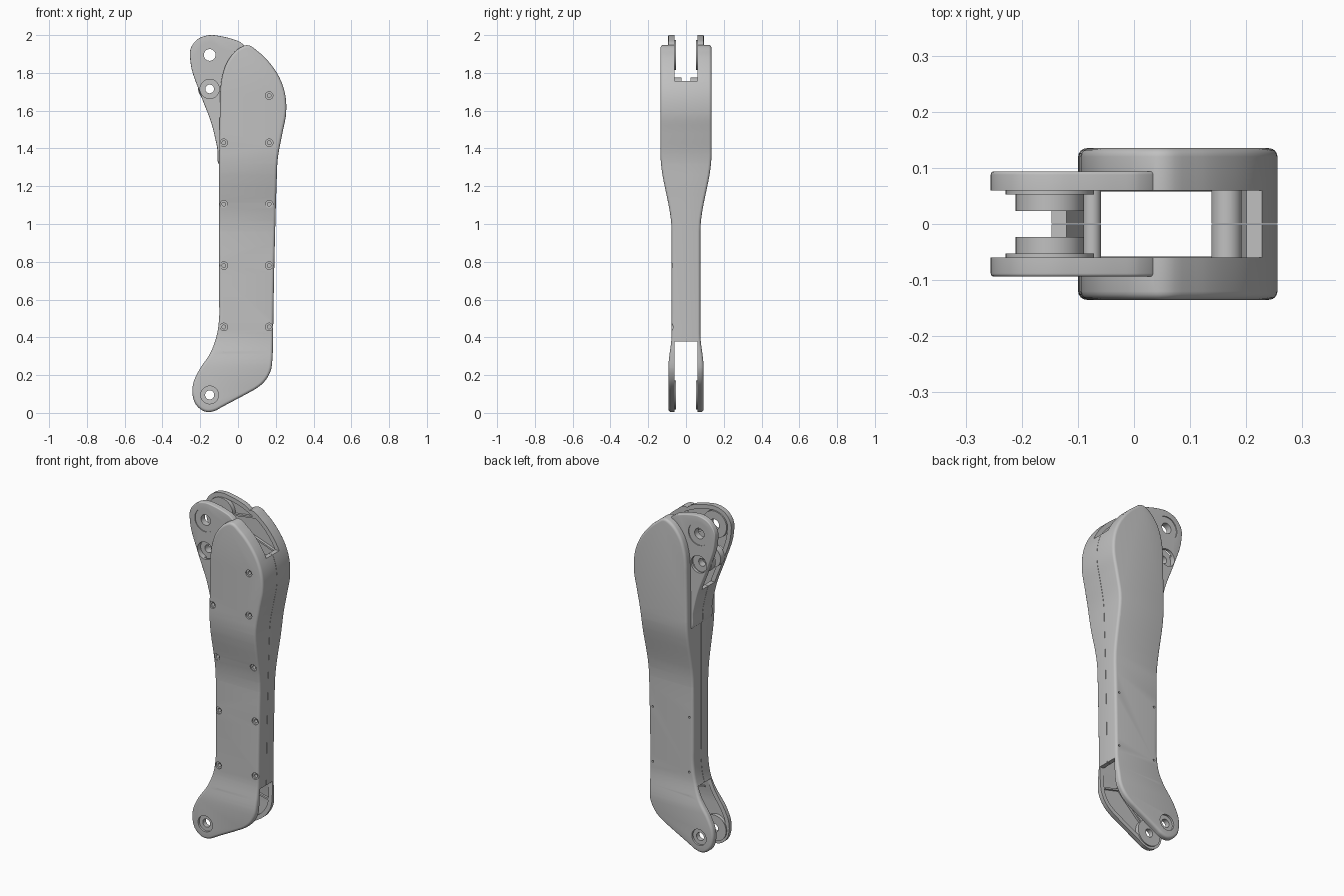
import bpy, bmesh
from math import radians, sin, cos
from mathutils import Vector, Matrix
from mathutils.geometry import interpolate_bezier

if "Cube" in bpy.data.objects:
    bpy.data.objects.remove(bpy.data.objects["Cube"])

grey = bpy.data.materials.new("plain grey")
grey.use_nodes = True
colour = (0.53, 0.53, 0.53, 1)
grey.diffuse_color = colour
grey.node_tree.nodes["Principled BSDF"].inputs["Base Color"].default_value = colour

# Side outline (x, z), split into runs shared by the cover, the lug and the cavity
foot = [(-.241, .1), (-.22, .04), (-.165, .005), (-.115, .014), (-.09, .028), (.065, .111), (.09, .125),
        (.142, .168), (.172, .22), (.183, .3), (.185, .36)]
rear_edge = [(.187, .5), (.195, .9), (.204, 1.2), (.211, 1.35), (.235, 1.48), (.255, 1.59), (.247, 1.7),
             (.217, 1.78), (.17, 1.85), (.11, 1.91), (.045, 1.947)]
cover_edge = [(.01, 1.933), (-.05, 1.87), (-.084, 1.78), (-.094, 1.7), (-.095, 1.65)]
lug_top = [(.01, 1.964), (-.03, 1.979), (-.09, 1.994), (-.15, 2), (-.215, 1.977), (-.252, 1.925), (-.252, 1.86)]
lug_edge = [(-.2, 1.69), (-.14, 1.53), (-.111, 1.41)]
lug_inside = [(-.09, 1.31), (-.03, 1.4), (.05, 1.75), (.075, 1.86)]
shin_edge = [(-.1, 1.29), (-.1, 1.2), (-.1, .6), (-.1, .5), (-.112, .413), (-.14, .33), (-.215, .21), (-.236, .16)]

top_pivot, stop_pin, foot_pivot = (-.15, 1.895), (-.15, 1.715), (-.15, .095)
screw_rows = [.455, .78, 1.105, 1.43]
screws = [(x, z) for z in screw_rows for x in (-.075, .165)] + [(.165, 1.68)]


def ease(z, a, b):
    t = min(max((z - a) / (b - a), 0), 1)
    return t * t * (3 - 2 * t)


def half_width(z):
    """Half thickness of the limb at a given height."""
    return .093 - .017 * ease(z, .24, .42) + .059 * ease(z, .96, 1.37)


def cavity_floor(z):
    return min(half_width(z) - .018, .078)


def smooth(points, steps=6):
    """Closed curve through the points."""
    pts = [Vector(p) for p in points]
    n = len(pts)

    def tangent(i):
        a, b = pts[i] - pts[i - 1], pts[(i + 1) % n] - pts[i]
        return (a.normalized() * b.length + b.normalized() * a.length).normalized()

    out = []
    for i in range(n):
        p, q = pts[i], pts[(i + 1) % n]
        reach = (q - p).length / 3
        out += interpolate_bezier(p, p + tangent(i) * reach, q - tangent((i + 1) % n) * reach, q, steps)[:-1]
    return [Vector((p[0], p[1])) for p in out]


def inset(pts, d):
    """Move a counter-clockwise outline inwards."""
    out = []
    for i, p in enumerate(pts):
        t = (pts[(i + 1) % len(pts)] - pts[i - 1]).normalized()
        out.append(p + Vector((-t.y, t.x)) * d)
    return out


def new_object(name, bm):
    bmesh.ops.recalc_face_normals(bm, faces=bm.faces)
    mesh = bpy.data.meshes.new(name)
    bm.to_mesh(mesh)
    bm.free()
    mesh.materials.append(grey)
    obj = bpy.data.objects.new(name, mesh)
    bpy.context.collection.objects.link(obj)
    return obj


def slab(name, pts, y, surface, rounding=0):
    """Outline with a rounded rim, built from y out to a surface that varies with height."""
    bm = bmesh.new()
    layers = [(pts, -1)]
    angles = [radians(90 * k / 4) for k in range(5)] if rounding else [0]
    for a in angles:
        layers.append((inset(pts, rounding * (1 - cos(a))), rounding * (sin(a) - 1)))
    rings = [[bm.verts.new((p.x, depth, p.y)) for p in ring] for ring, depth in layers]
    for low, high in zip(rings, rings[1:]):
        for i in range(len(pts)):
            bm.faces.new((low[i - 1], low[i], high[i], high[i - 1]))
    bm.faces.new(rings[0])
    bm.faces.new(rings[-1])
    # Cut across the bends, then push the outer side onto the surface
    for a, b in ((.24, .42), (.96, 1.37)):
        for i in range(9):
            bmesh.ops.bisect_plane(bm, geom=bm.verts[:] + bm.edges[:] + bm.faces[:],
                                   plane_co=(0, 0, a + (b - a) * i / 8), plane_no=(0, 0, 1))
    for v in bm.verts:
        v.co.y = y if v.co.y < -.5 else v.co.y + surface(v.co.z)
    return new_object(name, bm)


def box(lo, hi):
    bm = bmesh.new()
    lo, hi = Vector(lo), Vector(hi)
    bmesh.ops.create_cube(bm, size=1, matrix=Matrix.Translation((lo + hi) / 2) @ Matrix.Diagonal((*(hi - lo), 1)))
    return new_object("box_helper", bm)


def rod(at, radius, y0, y1):
    """Cylinder along y."""
    bm = bmesh.new()
    place = Matrix.Translation((at[0], (y0 + y1) / 2, at[1])) @ Matrix.Rotation(radians(90), 4, 'X')
    bmesh.ops.create_cone(bm, cap_ends=True, segments=40, radius1=radius, radius2=radius,
                          depth=y1 - y0, matrix=place)
    return new_object("rod_helper", bm)


def rib(a, b, y0, y1):
    """Thin web between two points of the side outline."""
    a, b = Vector(a), Vector(b)
    side = (b - a).orthogonal().normalized() * .005
    return slab("rib_helper", [a - side, b - side, b + side, a + side], y0, lambda z: y1)


def combine(target, tool, operation):
    tool.hide_render = True
    mod = target.modifiers.new("combine", 'BOOLEAN')
    mod.operation, mod.solver, mod.object = operation, 'EXACT', tool
    bpy.context.view_layer.objects.active = target
    bpy.ops.object.modifier_apply(modifier=mod.name)
    bpy.data.objects.remove(tool)


def build_half(name, front):
    body = slab(name, smooth(foot + rear_edge + cover_edge + shin_edge), -.06, half_width, .015)

    # Upper lug, set back from the cover
    lug = slab("lug_helper", smooth(lug_top + lug_edge + lug_inside), -.05, lambda z: .094, .006)
    combine(body, lug, 'UNION')

    # Hollow inside, open forks at both ends and the opening below the lug
    whole = smooth(foot + rear_edge + lug_top + lug_edge + shin_edge)
    combine(body, slab("cavity_helper", inset(whole, .025), -.1, cavity_floor), 'DIFFERENCE')
    for lo, hi in (((-.4, -.2, 1.757), (.4, .06, 2.1)), ((-.4, -.2, -.1), (.4, .06, .378)),
                   ((-.4, -.2, 1.55), (-.04, .06, 1.9)), ((-.4, -.3, -.2), (.4, .0008, 2.2))):
        combine(body, box(lo, hi), 'DIFFERENCE')

    # Stiffening ribs in the forks
    for a, b in (((-.1, .15), (.06, .3)), ((-.08, .32), (.165, .26)), ((-.07, 1.89), (.07, 1.91)),
                 ((-.08, 1.84), (.205, 1.74)), ((-.1, 1.62), (.2, 1.72))):
        combine(body, rib(a, b, .0615, .086 if a[1] < 1 else .09), 'UNION')

    # Pivot bosses and screw posts
    for at, radius in ((top_pivot, .079), (foot_pivot, .076)):
        combine(body, rod(at, radius, .053, .084), 'UNION')
    for at in screws:
        radius = .027 if at[0] > 0 and at[1] > 1.4 else .016
        combine(body, rod(at, radius, .0012, half_width(at[1]) - .012), 'UNION')

    # Stop pin boss, sunk in a notch of the lug
    combine(body, rod(stop_pin, .051, .055, .2), 'DIFFERENCE')
    combine(body, rod(stop_pin, .061, .023, .063), 'UNION')

    # Pivot holes with counterbores
    for at, hole, ring, depth in ((top_pivot, .031, .068, .089), (foot_pivot, .024, .047, .081)):
        combine(body, rod(at, hole, -.1, .3), 'DIFFERENCE')
        combine(body, rod(at, ring, depth, .2), 'DIFFERENCE')
    combine(body, rod(stop_pin, .023, -.1, .3), 'DIFFERENCE')

    # Screw holes: sunk heads in front, small tips behind
    for at in screws:
        if front:
            combine(body, rod(at, .02, half_width(at[1]) - .009, .3), 'DIFFERENCE')
            combine(body, rod(at, .01, half_width(at[1]) - .04, .3), 'DIFFERENCE')
        elif at[1] < 1:
            combine(body, rod(at, .006, .04, .3), 'DIFFERENCE')

    if front:
        body.data.transform(Matrix.Diagonal((1, -1, 1, 1)))
        body.data.flip_normals()
    bpy.ops.object.select_all(action='DESELECT')
    body.select_set(True)
    bpy.context.view_layer.objects.active = body
    bpy.ops.object.shade_smooth_by_angle(angle=radians(30))


build_half("front_shell", True)
build_half("back_shell", False)
